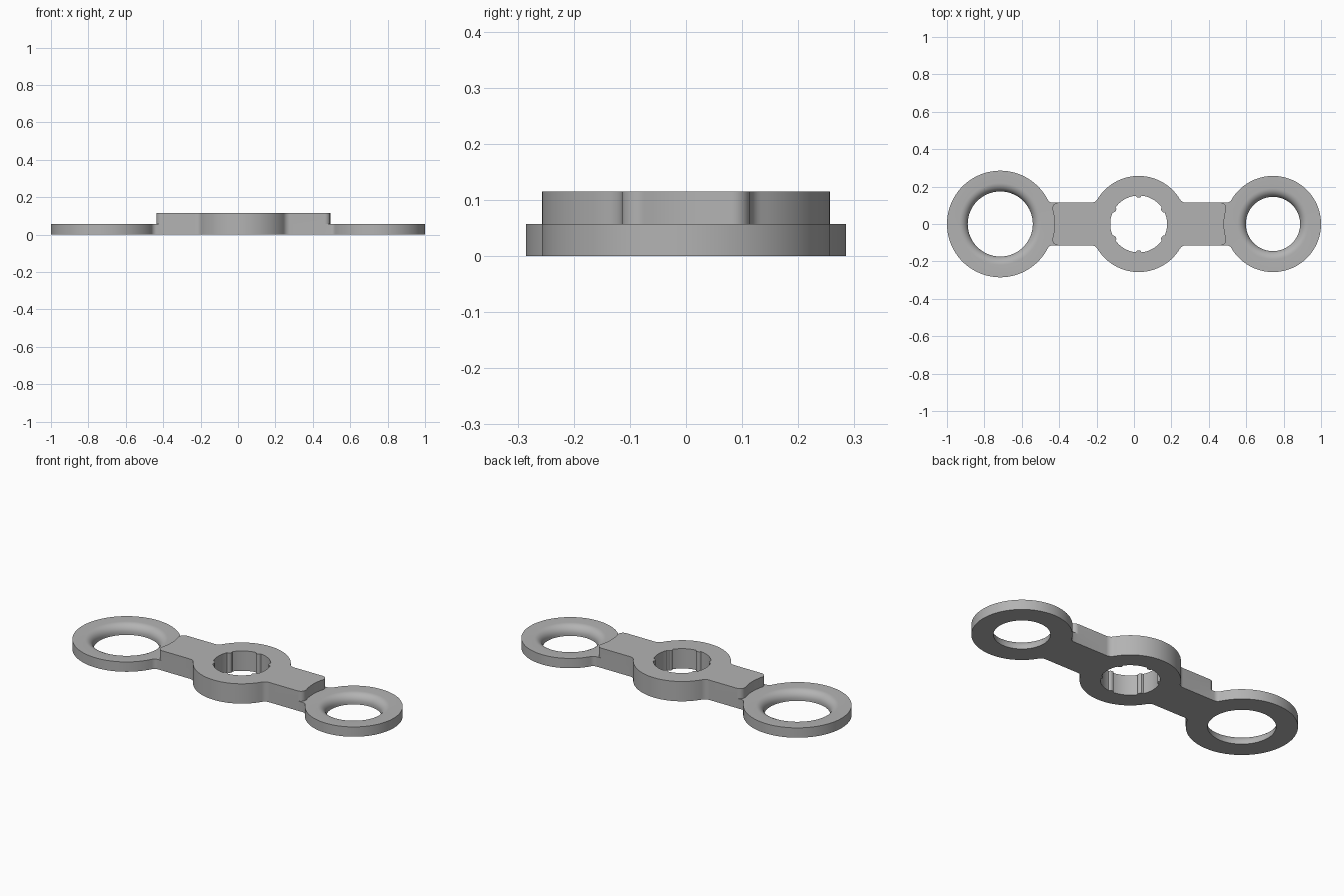
import bpy, bmesh, math
from math import pi, sin, cos, sqrt, atan2

if "Cube" in bpy.data.objects:
    bpy.data.objects.remove(bpy.data.objects["Cube"], do_unlink=True)

LOW, HIGH = 0.057, 0.115          # ring height, arm and hub height
H = 0.114                         # half width of the arms
HUB_X, HUB_R, HUB_HOLE = 0.025, 0.257, 0.152
RINGS = [(-0.715, 0.285, 0.174, 1), (0.743, 0.257, 0.145, -1)]  # x, radius, hole, arm side


def arc(cx, cy, r, a0, a1, n):
    return [(cx + r * cos(a0 + (a1 - a0) * i / n),
             cy + r * sin(a0 + (a1 - a0) * i / n)) for i in range(n + 1)]


def flip_y(path):
    return [(x, -y) for x, y in reversed(path)]


def place(path, cx, s=1):
    return [(cx + s * x, y) for x, y in path]


def ring_path(R, r=0.03):
    """Ring edge with fillets into an arm towards +x, top to bottom."""
    fx = sqrt((R + r) ** 2 - (H + r) ** 2)
    phi = atan2(H + r, fx)
    fillet = arc(fx, H + r, r, 1.5 * pi, pi + phi, 6)
    return fillet + arc(0, 0, R, phi, 2 * pi - phi, 80)[1:-1] + flip_y(fillet)


def arm_end(R, f=0.03):
    """Concave arm end with rounded corners, top to bottom."""
    ex = sqrt((R + f) ** 2 - (H - f) ** 2)
    psi = atan2(H - f, ex)
    corner = arc(ex, H - f, f, pi / 2, pi + psi, 8)
    return corner + arc(0, 0, R, psi, -psi, 12)[1:-1] + flip_y(corner)


def hub_top(R, r=0.04):
    """Back half of the hub edge with fillets, left to right."""
    fx = sqrt((R + r) ** 2 - (H + r) ** 2)
    phi = atan2(H + r, fx)
    fillet = arc(-fx, H + r, r, 1.5 * pi, 2 * pi - phi, 6)
    mirrored = [(-x, y) for x, y in reversed(fillet)]
    return fillet + arc(0, 0, R, pi - phi, phi, 40)[1:-1] + mirrored


def toothed_hole():
    """Hub bore with six small rounded ribs."""
    pts = []
    for i in range(180):
        a = 2 * pi * i / 180
        d = (math.degrees(a) - 30 + 30) % 60 - 30    # degrees from nearest rib
        rib = 0.011 * sqrt(max(0, 1 - (d / 6.0) ** 2))
        pts.append(((HUB_HOLE - rib) * cos(a), (HUB_HOLE - rib) * sin(a)))
    return place(pts, HUB_X)


bm = bmesh.new()


def wall(lower, z0, upper, z1):
    a = [bm.verts.new((x, y, z0)) for x, y in lower]
    b = [bm.verts.new((x, y, z1)) for x, y in upper]
    for i in range(len(a)):
        j = (i + 1) % len(a)
        bm.faces.new((a[i], a[j], b[j], b[i]))


def cap(loops, z):
    edges = []
    for loop in loops:
        v = [bm.verts.new((x, y, z)) for x, y in loop]
        edges += [bm.edges.new((v[i - 1], v[i])) for i in range(len(v))]
    bmesh.ops.triangle_fill(bm, edges=edges, use_beauty=True, normal=(0, 0, 1))


# Outlines
(lx, lr, _, ls), (rx, rr, _, rs) = RINGS
ring_l, ring_r = place(ring_path(lr), lx, ls), place(ring_path(rr), rx, rs)
end_l, end_r = place(arm_end(lr + 0.005), lx, ls), place(arm_end(rr + 0.005), rx, rs)
back = place(hub_top(HUB_R), HUB_X)
front = [(x, -y) for x, y in back]
outline = (ring_l + [end_l[-1]] + front + [end_r[-1]] + ring_r[::-1]
           + [end_r[0]] + back[::-1] + [end_l[0]])
raised = end_l + front + end_r[::-1] + back[::-1]
bore = toothed_hole()

# Side walls, hub bore and raised top
wall(outline, 0, outline, LOW)
wall(raised, LOW, raised, HIGH)
wall(bore, 0, bore, HIGH)
cap([raised, bore], HIGH)

# Ring holes with rounded top edge, and ring tops
bottom_holes = [bore]
ROUND = 0.045
for (cx, R, hole, s), ring, end in zip(RINGS, (ring_l, ring_r), (end_l, end_r)):
    profile = [(hole, 0)] + arc(hole + ROUND, LOW - ROUND, ROUND, pi, pi / 2, 8)
    circles = [arc(cx, 0, r, 0, 2 * pi, 80)[:-1] for r, z in profile]
    for i in range(len(profile) - 1):
        wall(circles[i], profile[i][1], circles[i + 1], profile[i + 1][1])
    cap([ring + end[::-1], circles[-1]], LOW)
    bottom_holes.append(circles[0])

# Flat underside
cap([outline] + bottom_holes, 0)

bmesh.ops.remove_doubles(bm, verts=bm.verts[:], dist=1e-5)
bmesh.ops.recalc_face_normals(bm, faces=bm.faces[:])
mesh = bpy.data.meshes.new("link_plate")
bm.to_mesh(mesh)
bm.free()
plate = bpy.data.objects.new("link_plate", mesh)
bpy.context.collection.objects.link(plate)

# Grey material
grey = bpy.data.materials.new("plain grey")
grey.use_nodes = True
colour = (0.45, 0.45, 0.45, 1)
grey.diffuse_color = colour
grey.node_tree.nodes["Principled BSDF"].inputs["Base Color"].default_value = colour
mesh.materials.append(grey)

bpy.ops.object.select_all(action='DESELECT')
plate.select_set(True)
bpy.context.view_layer.objects.active = plate
bpy.ops.object.shade_smooth_by_angle(angle=math.radians(30))
